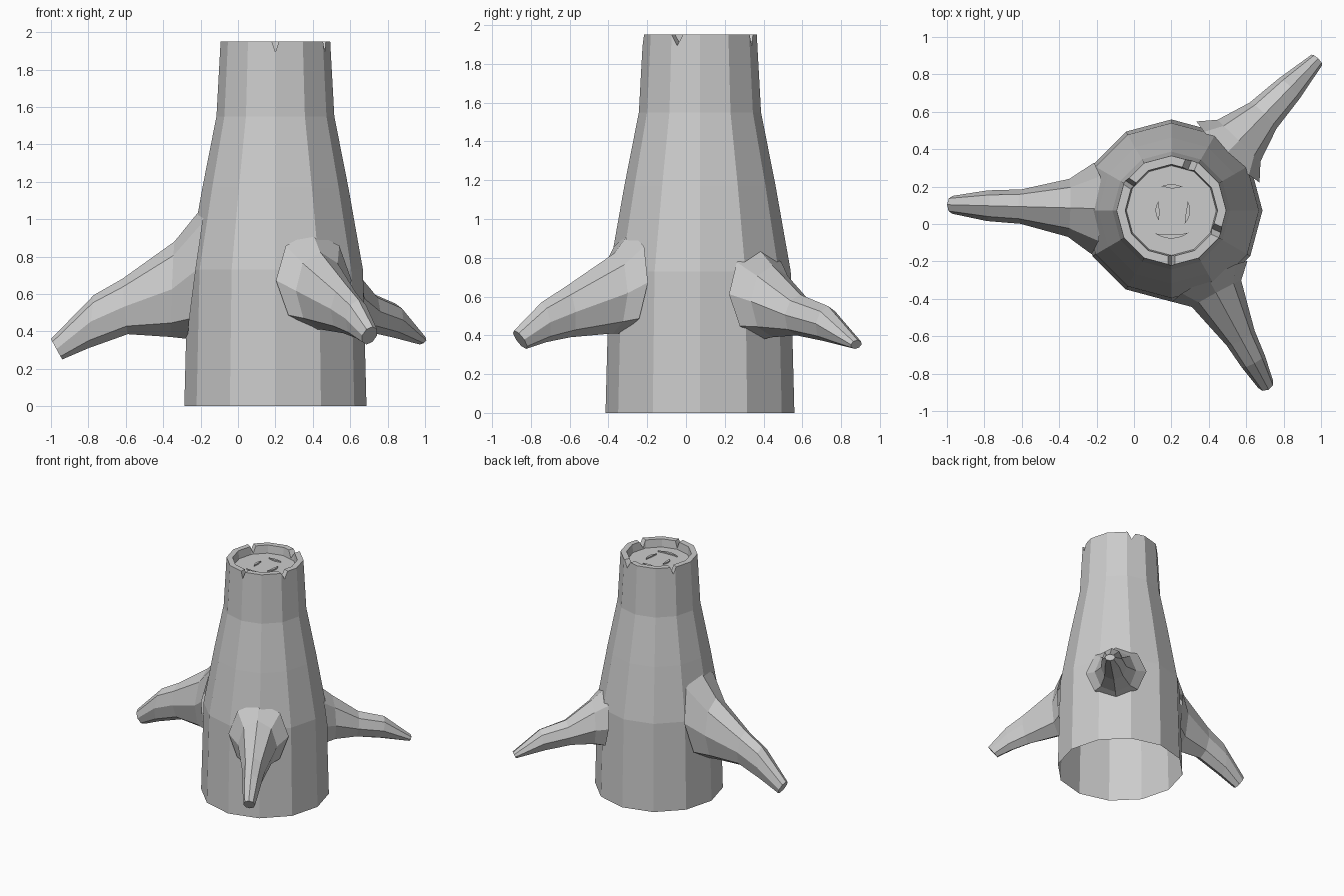
import bpy, bmesh
from math import sin, cos, pi, radians
from mathutils import Vector

if "Cube" in bpy.data.objects:
    bpy.data.objects.remove(bpy.data.objects["Cube"])

CX, CY = 0.2, 0.072
SIDES = 12
FLOOR = 1.885

bark = bpy.data.materials.new("grey_bark")
bark.use_nodes = True
bark.diffuse_color = (0.6, 0.6, 0.6, 1)
bark.node_tree.nodes["Principled BSDF"].inputs["Base Color"].default_value = (0.6, 0.6, 0.6, 1)


def loft(name, rings, cap_start=True, cap_end=True):
    """Join successive rings of points with quads."""
    bm = bmesh.new()
    loops = [[bm.verts.new(p) for p in ring] for ring in rings]
    n = len(loops[0])
    for a, b in zip(loops, loops[1:]):
        for i in range(n):
            j = (i + 1) % n
            bm.faces.new((a[i], a[j], b[j], b[i]))
    if cap_start:
        bm.faces.new(loops[0][::-1])
    if cap_end:
        bm.faces.new(loops[-1])
    bmesh.ops.recalc_face_normals(bm, faces=bm.faces[:])
    mesh = bpy.data.meshes.new(name)
    bm.to_mesh(mesh)
    bm.free()
    mesh.materials.append(bark)
    ob = bpy.data.objects.new(name, mesh)
    bpy.context.collection.objects.link(ob)
    return ob


def polar(r, angle, z):
    return Vector((CX + r * cos(angle), CY + r * sin(angle), z))


def circle(r, z):
    return [polar(r, 2 * pi * i / SIDES, z) for i in range(SIDES)]


# Tapered trunk with a sunken top
profile = [(0.487, 0), (0.468, 0.73), (0.39, 1.17), (0.315, 1.55),
           (0.293, 1.95), (0.247, 1.95), (0.24, FLOOR)]
trunk = loft("trunk", [circle(r, z) for r, z in profile])

# V-shaped notches cut through the rim
for k, (deg, half) in enumerate([(68, 0.045), (147, 0.03), (-24, 0.04), (-90, 0.025)]):
    a = radians(deg)
    side = Vector((-sin(a), cos(a), 0))
    rings = []
    for r in (0.2, 0.34):
        low = polar(r, a, FLOOR + 0.008)
        high = polar(r, a, 1.97)
        rings.append([low, high + side * half, high - side * half])
    cutter = loft(f"notch_cutter_{k}", rings)
    mod = trunk.modifiers.new("notch", "BOOLEAN")
    mod.operation = "DIFFERENCE"
    mod.solver = "EXACT"
    mod.object = cutter
    bpy.context.view_layer.objects.active = trunk
    bpy.ops.object.modifier_apply(modifier=mod.name)
    bpy.data.objects.remove(cutter)

# Open underside
bm = bmesh.new()
bm.from_mesh(trunk.data)
base = [f for f in bm.faces if all(v.co.z < 0.01 for v in f.verts)]
bmesh.ops.delete(bm, geom=base, context="FACES")
bm.to_mesh(trunk.data)
bm.free()

# Crescent growth rings on the sunken top
for k, (r, start, end) in enumerate([(0.15, 235, 308), (0.1, -45, 30),
                                     (0.085, 145, 220), (0.14, 65, 112)]):
    outline = []
    steps = 6
    for i in range(steps + 1):
        outline.append((r, start + (end - start) * i / steps, 0))
    for i in range(steps - 1, 0, -1):
        t = i / steps
        outline.append((r - 0.022 * sin(pi * t), start + (end - start) * t, 0))
    rings = [[polar(q, radians(d), z) for q, d, _ in outline]
             for z in (FLOOR - 0.002, FLOOR + 0.01)]
    loft(f"growth_ring_{k}", rings)


def branch(name, deg, sections):
    """Drooping octagonal limb; section = top r, top z, bottom r, bottom z, half width."""
    a = radians(deg)
    side = Vector((-sin(a), cos(a), 0))
    rings = []
    for tr, tz, br, bz, hw in sections:
        top, bottom = polar(tr, a, tz), polar(br, a, bz)
        mid, up = (top + bottom) / 2, (top - bottom) / 2
        rings.append([mid + up * cos(i * pi / 4) + side * hw * sin(i * pi / 4)
                      for i in range(8)])
    loft(name, rings, cap_start=False)


branch("right_branch", 178.5, [
    (0.37, 1.09, 0.47, 0.36, 0.245), (0.54, 0.88, 0.56, 0.37, 0.155),
    (0.82, 0.68, 0.79, 0.385, 0.092), (0.97, 0.595, 1.0, 0.31, 0.082),
    (1.2, 0.36, 1.14, 0.25, 0.048)])
branch("front_branch", -61.5, [
    (0.41, 0.935, 0.45, 0.41, 0.23), (0.5, 0.825, 0.51, 0.41, 0.15),
    (0.79, 0.65, 0.76, 0.39, 0.085), (0.93, 0.57, 0.9, 0.365, 0.07),
    (1.09, 0.425, 1.02, 0.33, 0.045)])
branch("back_branch", 46, [
    (0.42, 0.845, 0.45, 0.38, 0.235), (0.52, 0.76, 0.52, 0.39, 0.16),
    (0.72, 0.61, 0.69, 0.4, 0.1), (0.92, 0.55, 0.89, 0.37, 0.078),
    (1.13, 0.375, 1.11, 0.33, 0.04)])
